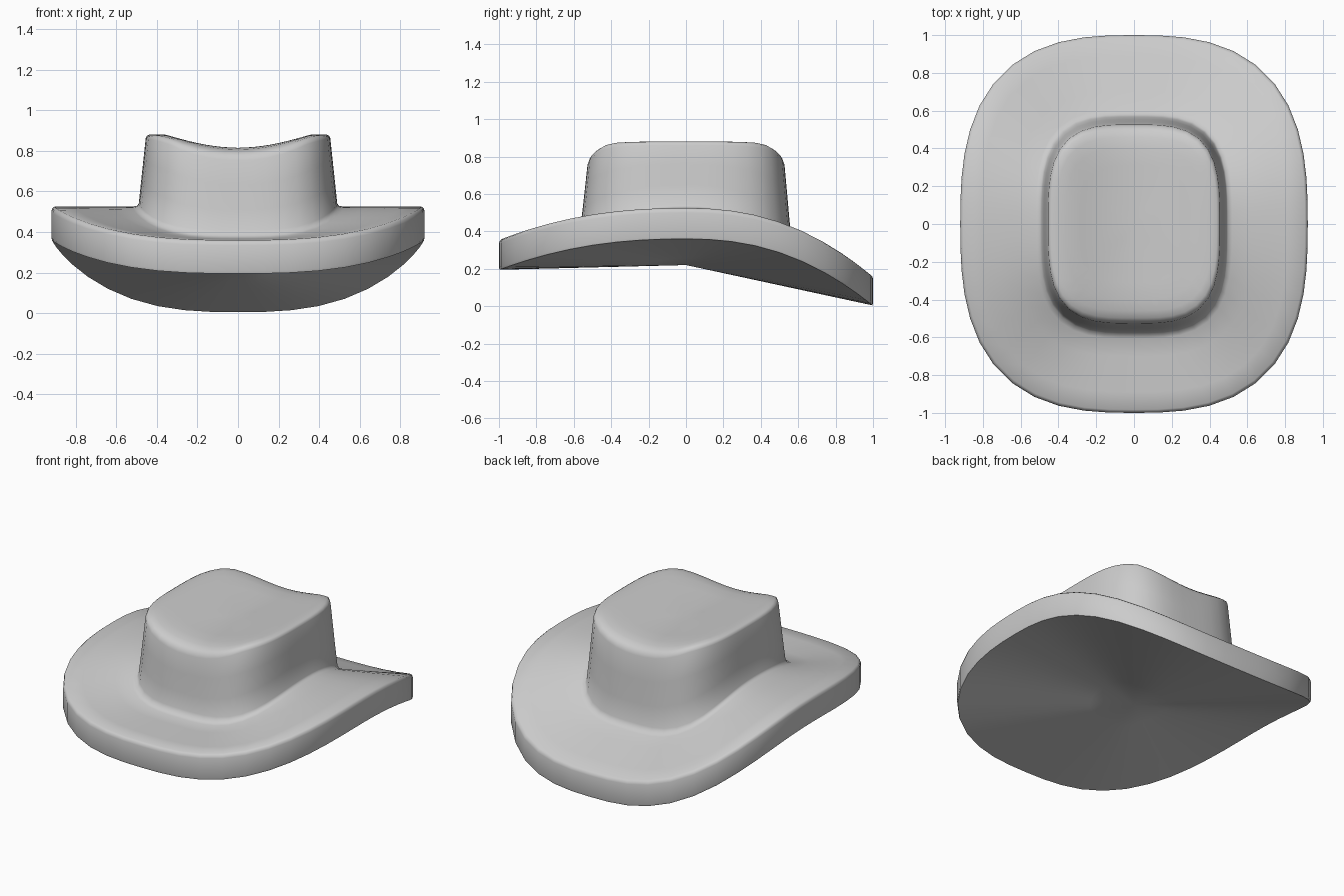
import bpy, bmesh, math

if "Cube" in bpy.data.objects:
    bpy.data.objects.remove(bpy.data.objects["Cube"])

N = 48  # segments round the hat


def ring(a, b, n, height):
    """Rounded-rectangle ring; height(x, y, v) gives z, v = y / b."""
    pts = []
    for i in range(N):
        t = 2 * math.pi * i / N
        c, s = math.cos(t), math.sin(t)
        r = (abs(c / a) ** n + abs(s / b) ** n) ** (-1 / n)
        x, y = r * c, r * s
        pts.append((x, y, height(x, y, y / b)))
    return pts


def edge(v):
    """Height of the underside rim: high at the sides, low front and back."""
    return 0.36 - (0.165 if v < 0 else 0.355) * abs(v) ** 2.3


def foot(v):
    """Height where the brim meets the crown."""
    return 0.525 - (0.155 if v < 0 else 0.235) * abs(v) ** 2.3


def top(x):
    """Crown top with a lengthwise dip."""
    return 0.88 - 0.065 * max(0, 1 - (x / 0.36) ** 2) ** 1.15


rings = []
# underside, a shallow cone from the centre out to the rim
for f in (0.25, 0.5, 0.75, 0.97):
    rings.append(ring(0.915 * f, 0.995 * f, 2.75,
                      lambda x, y, v, f=f: 0.22 + (edge(v) - 0.22) * f))
# thick rim
for a, b, dz in ((0.917, 0.996, 0.0), (0.92, 1.0, 0.012),
                 (0.92, 1.0, 0.14), (0.916, 0.995, 0.156), (0.905, 0.983, 0.165)):
    rings.append(ring(a, b, 2.75, lambda x, y, v, dz=dz: edge(v) + dz))
# upper brim running in to the crown
for f in (0.25, 0.5, 0.75, 1.0):
    rings.append(ring(0.905 + (0.52 - 0.905) * f, 0.983 + (0.605 - 0.983) * f,
                      2.75 + 0.5 * f,
                      lambda x, y, v, f=f: (edge(v) + 0.165) * (1 - f) + foot(v) * f))
# crown foot fillet and walls
for a, b, dz in ((0.497, 0.58, 0.012), (0.489, 0.567, 0.04)):
    rings.append(ring(a, b, 3.3, lambda x, y, v, dz=dz: foot(v) + dz * (0.4 + 0.6 * v * v)))
for f in (0.33, 0.67, 1.0):
    rings.append(ring(0.489 - 0.034 * f, 0.567 - 0.04 * f, 3.3,
                      lambda x, y, v, f=f: (foot(v) + 0.02) * (1 - f)
                      + (top(x) - 0.018 - 0.045 * v ** 4) * f))
# rounded shoulder and dipped top
for a, b, d0, d1 in ((0.45, 0.518, 0.006, 0.032), (0.438, 0.498, 0.0, 0.02),
                     (0.41, 0.46, 0, 0.008), (0.36, 0.4, 0, 0), (0.28, 0.31, 0, 0),
                     (0.19, 0.21, 0, 0), (0.09, 0.1, 0, 0)):
    rings.append(ring(a, b, 3.3,
                      lambda x, y, v, d0=d0, d1=d1: top(x) - d0 - d1 * v ** 4))

# skin the rings into one continuous felt body
bm = bmesh.new()
loops = [[bm.verts.new(p) for p in r] for r in rings]
for lo, hi in zip(loops, loops[1:]):
    for i in range(N):
        j = (i + 1) % N
        bm.faces.new((lo[i], lo[j], hi[j], hi[i]))
for loop, z in ((loops[0], 0.22), (loops[-1], top(0))):
    centre = bm.verts.new((0, 0, z))
    for i in range(N):
        bm.faces.new((loop[i], loop[(i + 1) % N], centre))
bmesh.ops.recalc_face_normals(bm, faces=bm.faces[:])
mesh = bpy.data.meshes.new("hat_body")
bm.to_mesh(mesh)
bm.free()
hat = bpy.data.objects.new("hat_body", mesh)
bpy.context.collection.objects.link(hat)
bpy.context.view_layer.objects.active = hat
hat.select_set(True)
bpy.ops.object.shade_smooth_by_angle(angle=math.radians(50))
